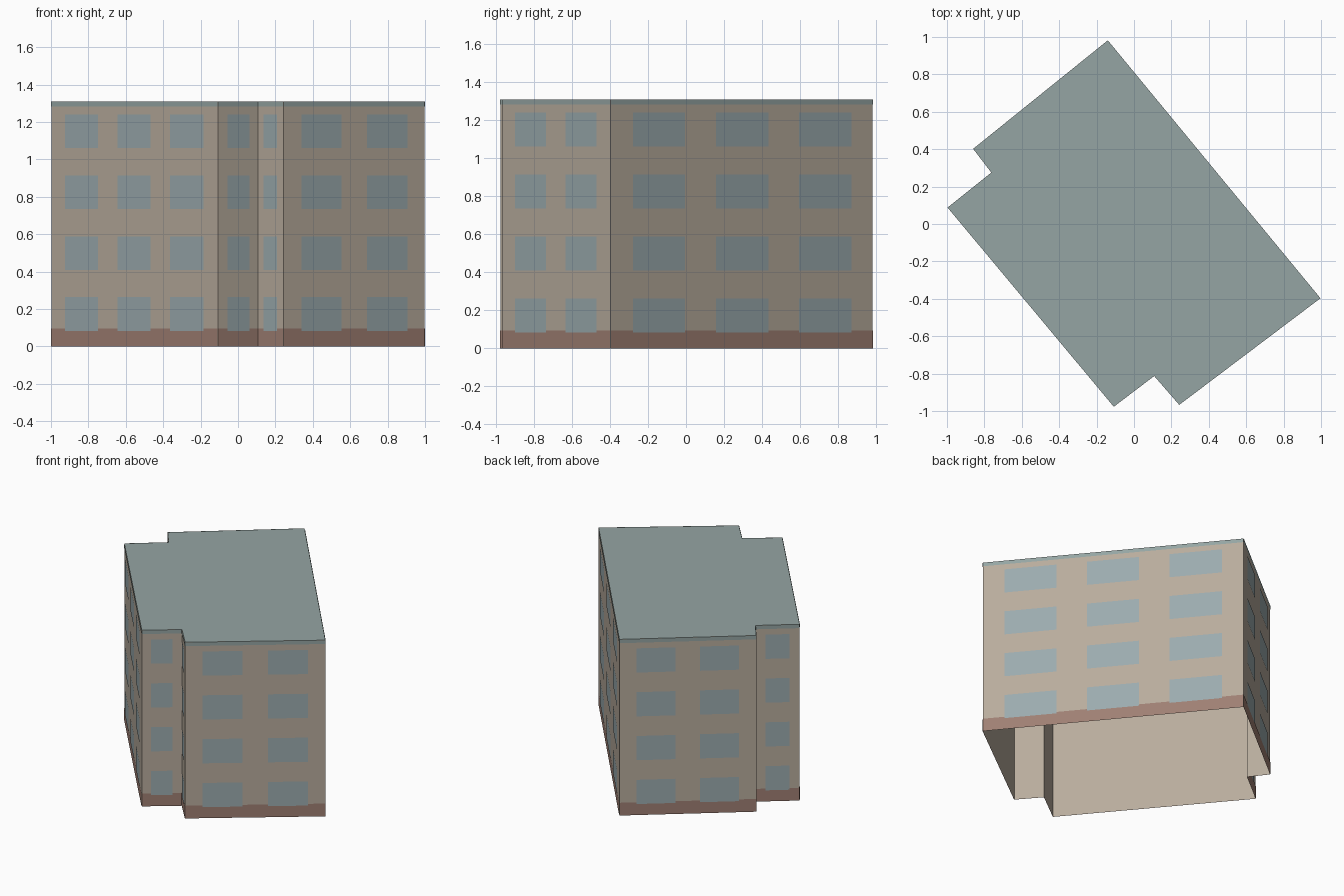
import bpy
from mathutils import Vector

if "Cube" in bpy.data.objects:
    bpy.data.objects.remove(bpy.data.objects["Cube"], do_unlink=True)

HEIGHT = 1.31
BASE_TOP = 0.095
TRIM_BOTTOM = 1.282
# Footprint, counter-clockwise
PLAN = [Vector(p) for p in [(-0.108, -0.977), (0.108, -0.813), (0.242, -0.967), (0.997, -0.397),
                            (-0.14, 0.982), (-0.86, 0.402), (-0.763, 0.275), (-0.997, 0.088)]]
COLUMNS = [1, 1, 2, 3, 2, 1, 1, 3]                # windows across each wall
# Number of windows -> (spacing, width) as fractions of the wall
LAYOUT = {1: (0, 0.54), 2: (0.465, 0.285), 3: (0.317, 0.2)}
SILLS = [0.083 + 0.326 * floor for floor in range(4)]
WINDOW_HEIGHT = 0.18


def material(name, rgb):
    linear = [((c / 255 + 0.055) / 1.055) ** 2.4 for c in rgb]
    mat = bpy.data.materials.new(name)
    mat.use_nodes = True
    mat.diffuse_color = (*linear, 1)
    bsdf = mat.node_tree.nodes["Principled BSDF"]
    bsdf.inputs["Base Color"].default_value = (*linear, 1)
    bsdf.inputs["Roughness"].default_value = 0.9
    return mat


def add_object(name, polygons, mat):
    """Make one object from a list of separate polygons."""
    verts, faces = [], []
    for poly in polygons:
        faces.append(range(len(verts), len(verts) + len(poly)))
        verts.extend(poly)
    mesh = bpy.data.meshes.new(name)
    mesh.from_pydata(verts, [], [list(f) for f in faces])
    mesh.materials.append(mat)
    obj = bpy.data.objects.new(name, mesh)
    bpy.context.collection.objects.link(obj)
    return obj


def wall_panel(i, u0, u1, z0, z1, offset=0.0):
    """Upright rectangle on wall i, between fractions u0 and u1."""
    a, b = PLAN[i], PLAN[(i + 1) % len(PLAN)]
    d = b - a
    out = Vector((d.y, -d.x)).normalized() * offset
    p, q = a + d * u0 + out, a + d * u1 + out
    return [(p.x, p.y, z0), (q.x, q.y, z0), (q.x, q.y, z1), (p.x, p.y, z1)]


def plan_face(z):
    return [(p.x, p.y, z) for p in PLAN]


plaster = material("beige plaster", (184, 172, 157))
brick = material("reddish brown base", (159, 127, 115))
glass = material("blue grey glass", (155, 171, 174))
slate = material("grey green roof", (149, 165, 163))

walls = range(len(PLAN))

# Hollow shell, open underneath
add_object("walls", [wall_panel(i, 0, 1, 0, HEIGHT) for i in walls], plaster)
add_object("ceiling", [plan_face(HEIGHT - 0.004)[::-1]], plaster)
add_object("roof", [plan_face(HEIGHT)], slate)

# Painted bands around the foot and the top
add_object("base_band", [wall_panel(i, 0, 1, 0, BASE_TOP, 0.002) for i in walls], brick)
add_object("roof_trim", [wall_panel(i, 0, 1, TRIM_BOTTOM, HEIGHT, 0.002) for i in walls], slate)

# Windows on four floors of every wall
panes = []
for i, count in zip(walls, COLUMNS):
    spacing, width = LAYOUT[count]
    for c in range(count):
        mid = 0.5 + (c - (count - 1) / 2) * spacing
        for sill in SILLS:
            panes.append(wall_panel(i, mid - width / 2, mid + width / 2,
                                    sill, sill + WINDOW_HEIGHT, 0.004))
add_object("windows", panes, glass)
